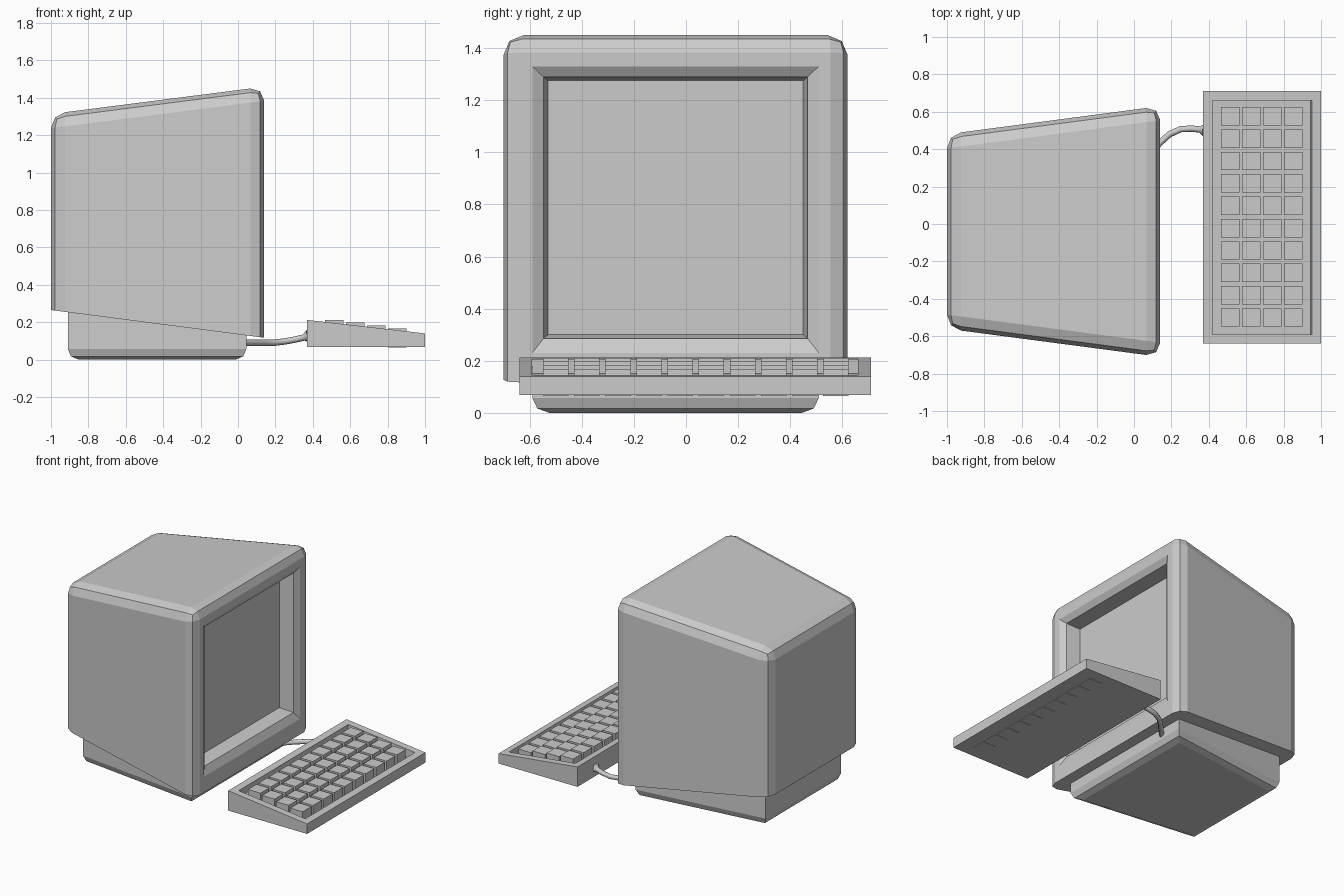
import bpy, bmesh
from mathutils import Vector

if "Cube" in bpy.data.objects:
    bpy.data.objects.remove(bpy.data.objects["Cube"])

CY = -0.04  # centre line of the monitor


def finish(name, bm):
    bmesh.ops.recalc_face_normals(bm, faces=bm.faces[:])
    me = bpy.data.meshes.new(name)
    bm.to_mesh(me)
    bm.free()
    ob = bpy.data.objects.new(name, me)
    bpy.context.collection.objects.link(ob)
    return ob


def loft(sections):
    """Closed solid through rectangles (x, half width, z low, z high)."""
    bm = bmesh.new()
    rings = [[bm.verts.new((x, CY + s * h, z)) for s, z in
              ((-1, lo), (1, lo), (1, hi), (-1, hi))] for x, h, lo, hi in sections]
    for a, b in zip(rings, rings[1:]):
        for i in range(4):
            j = (i + 1) % 4
            bm.faces.new((a[i], a[j], b[j], b[i]))
    bm.faces.new(rings[0])
    bm.faces.new(rings[-1])
    bmesh.ops.recalc_face_normals(bm, faces=bm.faces[:])
    return bm


def bevel(bm, edges, width):
    bmesh.ops.bevel(bm, geom=edges, offset=width, offset_type='OFFSET',
                    segments=2, profile=0.5, affect='EDGES')


# Monitor shell: tapered box, rounded except along the bottom
bm = loft([(-1.0, 0.52, 0.265, 1.313), (0.14, 0.67, 0.117, 1.459)])
bevel(bm, [e for e in bm.edges if any(v.co.z > 0.5 for v in e.verts)], 0.075)
shell = finish("monitor_shell", bm)

# Screen recess: shallow chamfer, then a steep wall
cutter = finish("screen_cutter", loft([
    (0.015, 0.49, 0.30, 1.275), (0.115, 0.507, 0.285, 1.29),
    (0.14, 0.55, 0.23, 1.33), (0.24, 0.55, 0.23, 1.33)]))
cutter.hide_render = True
cutter.hide_set(True)
cut = shell.modifiers.new("screen_recess", 'BOOLEAN')
cut.operation = 'DIFFERENCE'
cut.solver = 'EXACT'
cut.object = cutter

# Stand under the monitor, rounded along the bottom
bm = loft([(-0.91, 0.43, 0.0, 0.29), (0.045, 0.55, 0.0, 0.16)])
bevel(bm, [e for e in bm.edges if all(v.co.z < 0.01 for v in e.verts)], 0.058)
finish("monitor_stand", bm)

# Keyboard case: wedge with a sunken key well
bm = bmesh.new()
profile = [(0.37, 0.068), (1.0, 0.068), (1.0, 0.14), (0.37, 0.212)]
face = bm.faces.new([bm.verts.new((x, -0.64, z)) for x, z in profile])
ext = bmesh.ops.extrude_face_region(bm, geom=[face], use_keep_orig=True)
bmesh.ops.translate(bm, vec=(0, 1.35, 0),
                    verts=[g for g in ext["geom"] if isinstance(g, bmesh.types.BMVert)])
bmesh.ops.recalc_face_normals(bm, faces=bm.faces[:])
top = max(bm.faces, key=lambda f: f.normal.z)
bmesh.ops.inset_region(bm, faces=[top], thickness=0.07, depth=0)
bmesh.ops.inset_region(bm, faces=[top], thickness=0.001, depth=-0.055)
finish("keyboard_case", bm)

# Keys: four stepped columns of ten
bm = bmesh.new()
for col, height in enumerate((0.211, 0.198, 0.183, 0.167)):
    low = height - 0.103
    for row in range(10):
        cube = bmesh.ops.create_cube(bm, size=1)["verts"]
        bmesh.ops.scale(bm, vec=(0.1, 0.098, height - low), verts=cube)
        bmesh.ops.translate(bm, verts=cube, vec=(
            0.514 + 0.1125 * col, -0.5 + 0.1195 * row, (height + low) / 2))
finish("keys", bm)

# Cable with a flared plug
path = [(0.02, 0.31, 0.09, 1), (0.08, 0.37, 0.09, 1), (0.14, 0.435, 0.09, 1),
        (0.19, 0.48, 0.09, 1), (0.25, 0.507, 0.097, 1), (0.31, 0.51, 0.108, 1),
        (0.352, 0.505, 0.118, 1), (0.375, 0.502, 0.124, 2.1)]
curve = bpy.data.curves.new("keyboard_cable", 'CURVE')
curve.dimensions = '3D'
curve.bevel_depth = 0.017
curve.bevel_resolution = 2
curve.use_fill_caps = True
spline = curve.splines.new('POLY')
spline.points.add(len(path) - 1)
for p, (x, y, z, r) in zip(spline.points, path):
    p.co = (x, y, z, 1)
    p.radius = r
cable = bpy.data.objects.new("keyboard_cable", curve)
bpy.context.collection.objects.link(cable)
